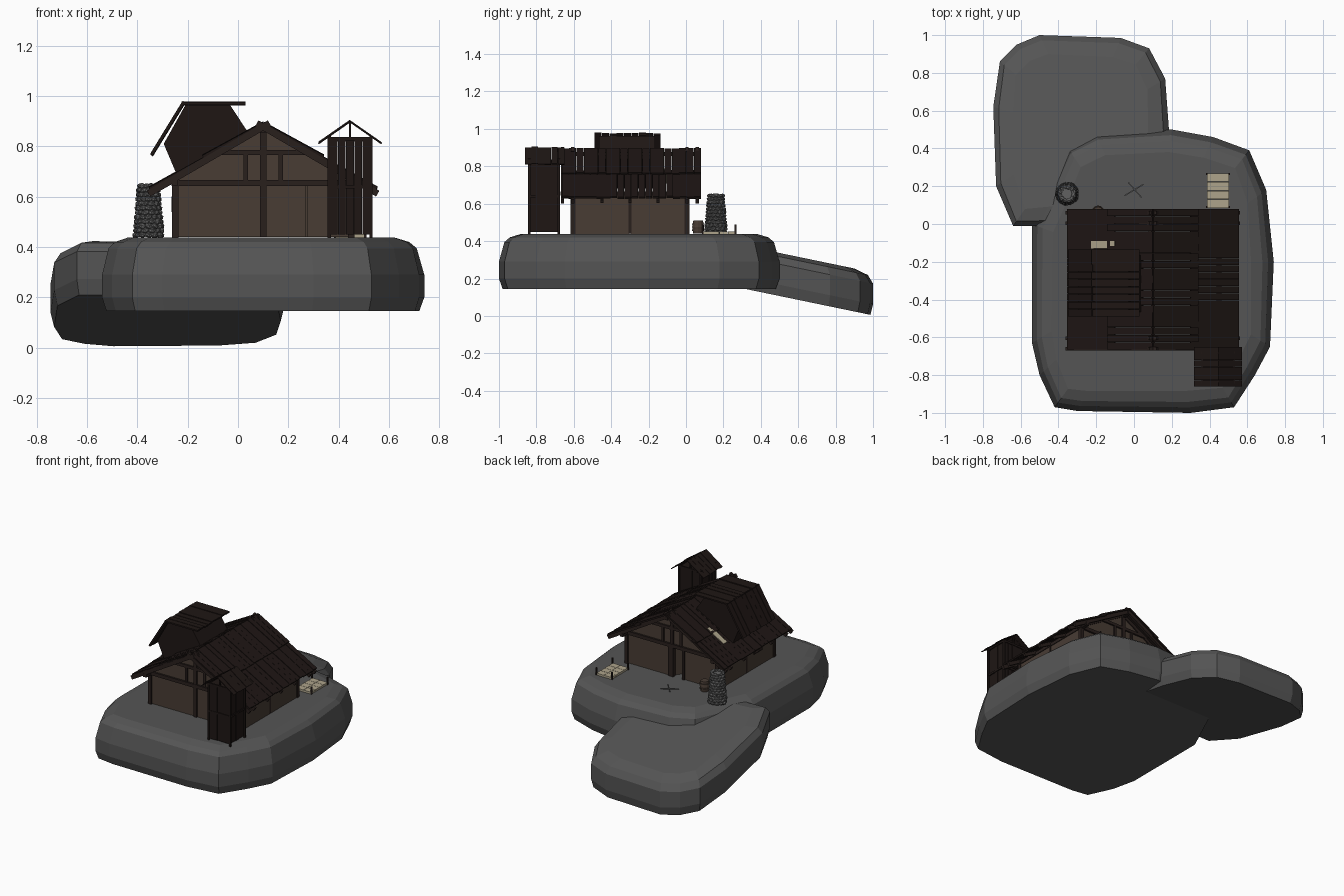
import bpy, bmesh, math, random
from mathutils import Matrix, Vector

if "Cube" in bpy.data.objects:
    bpy.data.objects.remove(bpy.data.objects["Cube"])
random.seed(4)
V = Vector


def material(name, r, g, b):
    m = bpy.data.materials.new(name)
    m.diffuse_color = (r, g, b, 1)
    m.use_nodes = True
    m.node_tree.nodes["Principled BSDF"].inputs["Base Color"].default_value = m.diffuse_color
    return m


ROCK = material("rock", .09, .09, .09)
STONE = material("stone", .12, .12, .12)
WALL = material("wall_boards", .065, .045, .034)
BEAM = material("beam_wood", .022, .014, .012)
ROOF = material("roof_wood", .013, .008, .007)
PALE = material("pale_boards", .42, .37, .26)


def finish(name, bm, mat):
    bmesh.ops.recalc_face_normals(bm, faces=bm.faces)
    me = bpy.data.meshes.new(name)
    bm.to_mesh(me)
    bm.free()
    me.materials.append(mat)
    ob = bpy.data.objects.new(name, me)
    bpy.context.collection.objects.link(ob)
    return ob


def box(bm, c, s):
    bmesh.ops.create_cube(bm, size=1, matrix=Matrix.Translation(c) @ Matrix.Diagonal((*s, 1)))


def beam(bm, p, q, w, h):
    p, q = V(p), V(q)
    d = q - p
    rot = d.to_track_quat('X', 'Z').to_matrix().to_4x4()
    bmesh.ops.create_cube(bm, size=1, matrix=Matrix.Translation((p + q) / 2) @ rot
                          @ Matrix.Diagonal((d.length, w, h, 1)))


def prism(bm, pts, y0, y1):
    # xz outline extruded along y
    a = [bm.verts.new((x, y0, z)) for x, z in pts]
    b = [bm.verts.new((x, y1, z)) for x, z in pts]
    n = len(pts)
    bm.faces.new(a)
    bm.faces.new(b[::-1])
    for i in range(n):
        bm.faces.new((a[i], a[(i + 1) % n], b[(i + 1) % n], b[i]))


def rock(name, outline, centre, levels, slope=0):
    bm = bmesh.new()
    rings = []
    for inset, z in levels:
        ring = []
        for x, y in outline:
            d = V((x, y)) - V(centre)
            p = V(centre) + d * (1 - inset / d.length)
            ring.append(bm.verts.new((p.x, p.y, z - slope * p.y)))
        rings.append(ring)
    n = len(outline)
    for a, b in zip(rings, rings[1:]):
        for i in range(n):
            bm.faces.new((a[i], a[(i + 1) % n], b[(i + 1) % n], b[i]))
    bm.faces.new(rings[0][::-1])
    bm.faces.new(rings[-1])
    finish(name, bm, ROCK)


def planks(bm, p, q, y0, y1, n, t):
    # boards running from p to q (xz points), side by side along y
    w = (y1 - y0) / n
    for i in range(n):
        y, k = y0 + (i + .5) * w, random.uniform(0, .006)
        beam(bm, (p[0], y, p[1] + k), (q[0], y, q[1] + k), w * .96, t)


# Rock base
rock("main_rock", [(-.54, -.63), (-.5, -.8), (-.42, -.97), (-.3, -.99), (.3, -1), (.53, -.97),
     (.64, -.8), (.72, -.65), (.74, -.2), (.7, .18), (.61, .39), (.42, .46), (.2, .5),
     (-.2, .475), (-.35, .4), (-.46, .17), (-.54, 0)], (.1, -.25),
     [(.02, .145), (0, .2), (0, .29), (.03, .395), (.06, .42), (.12, .438)])
rock("lower_rock", [(-.745, .62), (-.71, .86), (-.62, .95), (-.5, 1), (-.07, .985), (.08, .93),
     (.165, .77), (.185, .5), (.17, .2), (.05, .05), (-.3, 0), (-.5, -.01), (-.64, -.01),
     (-.73, .2)], (-.28, .5),
     [(.015, .21), (0, .27), (0, .38), (.03, .42), (.11, .44)], .207)

# House walls
CX = .1
bm = bmesh.new()
for x in (-.25, .45):
    for y in (-.45, -.15):
        box(bm, (x, y, .55), (.014, .294, .23))
for x in (-.075, .185, .36):
    box(bm, (x, -.6, .55), (.34 if x < 0 else .17, .014, .22))
for x0, x1 in ((-.25, .01), (.12, .45)):
    box(bm, ((x0 + x1) / 2, 0, .55), (x1 - x0, .014, .22))
for y in (-.6, 0):
    prism(bm, [(-.25, .65), (.45, .65), (.45, .67), (CX, .87), (-.25, .67)], y - .007, y + .007)
finish("house_walls", bm, WALL)

# Ajar door
bm = bmesh.new()
beam(bm, (.115, .005, .54), (.06, -.07, .54), .01, .2)
finish("door", bm, WALL)

# Timber frame, same on both gables
bm = bmesh.new()
for y, s in ((-.605, -1), (.005, 1)):
    for x in (-.25, .45):
        box(bm, (x, y, .55), (.026, .026, .23))
    box(bm, (CX, y, .655), (.73, .03, .024))
    box(bm, (CX, y, .655), (.025, .026, .43))
    box(bm, (CX, y, .775), (.36, .026, .02))
    for x in (.03, .17):
        box(bm, (x, y, .72), (.018, .022, .12))
    for yy in (y, y + s * .055):
        for m in (-1, 1):
            beam(bm, (CX - m * .025, yy, .892), (CX + m * .455, yy, .612), .018, .026)
for x in (-.25, .45):
    box(bm, (x, -.3, .655), (.024, .74, .022))
    box(bm, (x, -.3, .55), (.02, .016, .22))
for x in (.01, .12):
    box(bm, (x, .005, .55), (.016, .026, .22))
beam(bm, (CX, -.66, .866), (CX, .075, .866), .022, .022)
for y in (-.45, -.3, -.15):
    for m in (-1, 1):
        beam(bm, (CX, y, .865), (CX + m * .45, y, .612), .016, .02)
finish("timber_frame", bm, BEAM)

# Main roof, two overlapping courses of boards each side
bm = bmesh.new()
for m in (-1, 1):
    planks(bm, (CX + m * .2, .77), (CX + m * .452, .63), -.665, .08, 20, .011)
    planks(bm, (CX, .888), (CX + m * .24, .757), -.665, .08, 19, .011)
finish("main_roof", bm, ROOF)
bm = bmesh.new()
beam(bm, (-.225, -.11, .711), (-.1, -.11, .785), .04, .008)
finish("roof_patch", bm, PALE)

# Dormer body and its boards
bm = bmesh.new()
prism(bm, [(-.24, .68), (-.295, .81), (-.21, .962), (-.03, .962), (.05, .84)], -.465, -.165)
planks(bm, (-.225, .967), (.03, .967), -.49, -.135, 9, .01)
planks(bm, (-.215, .972), (-.343, .763), -.49, -.135, 9, .012)
finish("dormer", bm, ROOF)

# Side window
bm = bmesh.new()
box(bm, (-.259, -.42, .57), (.012, .09, .06))
finish("side_window", bm, BEAM)

# Tall shed: boarded sides, posts, bands
bm = bmesh.new()
tx, ty = .445, -.76
for i in range(5):
    o = (i - 2) * .032
    j = random.uniform(-.003, .003)
    for m in (-1, 1):
        box(bm, (tx + o, ty + m * .076 + j, .64), (.03, .008, .38))
        box(bm, (tx + m * .078 + j, ty + o * .92, .64), (.008, .029, .38))
for mx in (-1, 1):
    for my in (-1, 1):
        box(bm, (tx + mx * .083, ty + my * .079, .638), (.013, .013, .406))
for z in (.64, .83):
    for m in (-1, 1):
        box(bm, (tx, ty + m * .08, z), (.17, .01, .014))
        box(bm, (tx + m * .083, ty, z), (.01, .165, .014))
box(bm, (tx, ty, .825), (.16, .155, .01))
for y in (-.835, -.685):
    box(bm, (tx, y, .865), (.009, .009, .07))
finish("tall_shed", bm, ROOF)
bm = bmesh.new()
for m in (-1, 1):
    planks(bm, (tx, .897), (tx + m * .125, .81), -.862, -.65, 6, .005)
finish("tall_shed_roof", bm, ROOF)

# Stone chimney
bm = bmesh.new()
cx, cy = -.355, .16
bmesh.ops.create_cone(bm, cap_ends=True, segments=12, radius1=.055, radius2=.038, depth=.2,
                      matrix=Matrix.Translation((cx, cy, .54)))
for row in range(12):
    r = .052 - .0014 * row
    for i in range(12):
        a = (i + .5 * (row % 2)) * math.tau / 12
        pos = V((cx + r * math.cos(a), cy + r * math.sin(a), .447 + row * .0178))
        rot = Matrix.Rotation(a, 4, 'Z') @ Matrix.Rotation(random.uniform(-.5, .5), 4, 'X')
        s = random.uniform(.85, 1.15)
        bmesh.ops.create_icosphere(bm, subdivisions=1, radius=1, matrix=Matrix.Translation(pos)
                                   @ rot @ Matrix.Diagonal((.013 * s, .016 * s, .011 * s, 1)))
finish("stone_chimney", bm, STONE)

# Barrel with hoops
bm = bmesh.new()
for z, r1, r2, d in ((.457, .026, .032, .035), (.492, .032, .026, .035),
                     (.458, .033, .033, .006), (.492, .033, .033, .006)):
    bmesh.ops.create_cone(bm, cap_ends=True, segments=12, radius1=r1, radius2=r2, depth=d,
                          matrix=Matrix.Translation((-.19, .065, z)))
finish("barrel", bm, WALL)

# Pale platform with corner posts
bm = bmesh.new()
for i in range(2):
    for j in range(4):
        box(bm, (.415 + i * .06, .108 + j * .046, .445), (.058, .044, .014))
finish("platform", bm, PALE)
bm = bmesh.new()
for x in (.385, .505):
    for y in (.09, .265):
        box(bm, (x, y, .462), (.009, .009, .055))
finish("platform_posts", bm, BEAM)

# Crossed sticks on the ground
bm = bmesh.new()
beam(bm, (-.05, .15, .443), (.05, .21, .443), .006, .006)
beam(bm, (-.03, .22, .446), (.04, .14, .446), .006, .006)
finish("ground_sticks", bm, STONE)
